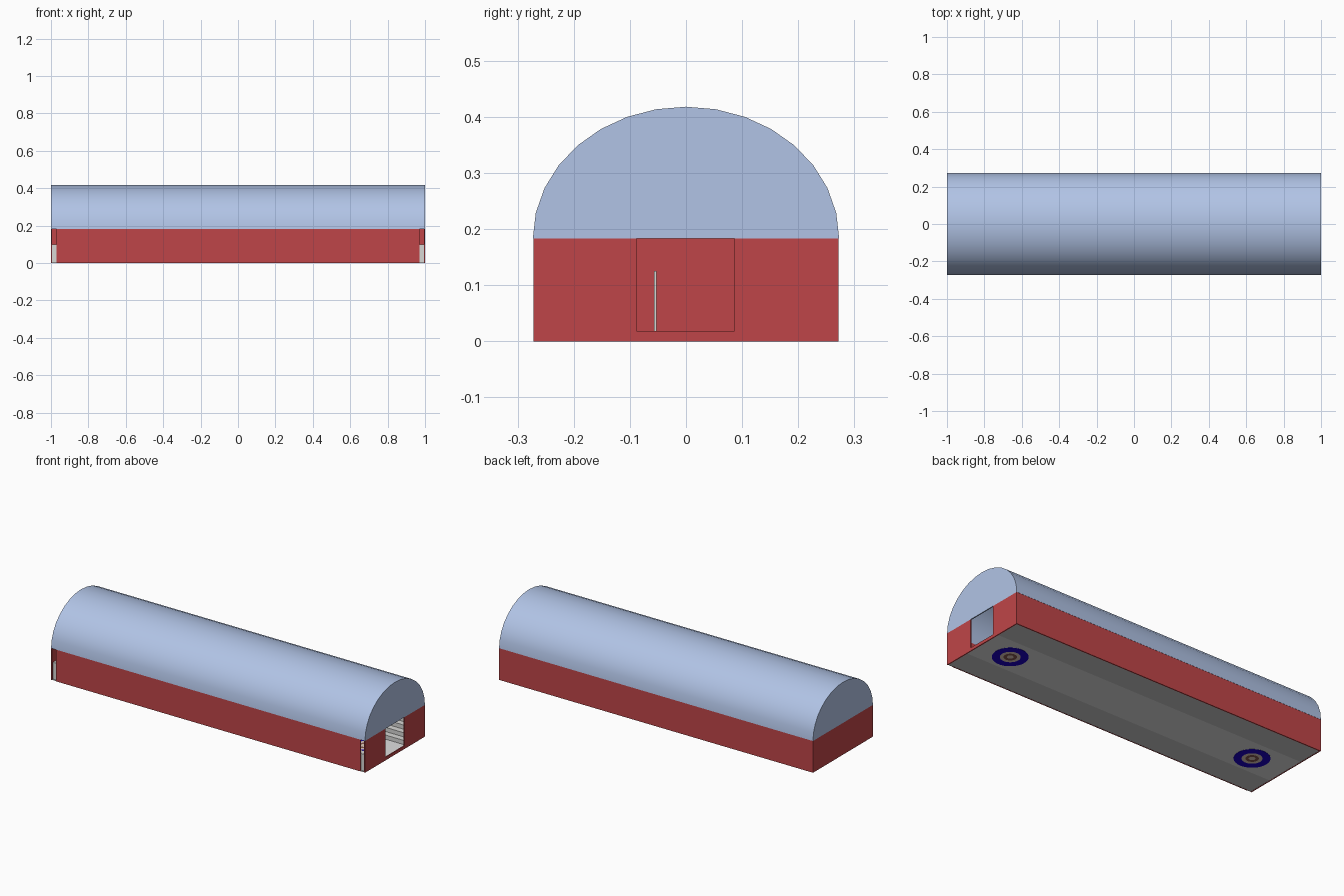
import bpy, bmesh, math

if "Cube" in bpy.data.objects:
    bpy.data.objects.remove(bpy.data.objects["Cube"])

def mat(name, rgb):
    m = bpy.data.materials.new(name)
    m.diffuse_color = (*rgb, 1)
    m.use_nodes = True
    m.node_tree.nodes["Principled BSDF"].inputs["Base Color"].default_value = m.diffuse_color
    return m

BLUE_GREY = mat("roof_blue_grey", (0.44, 0.55, 0.79))
RED = mat("wall_red", (0.52, 0.06, 0.065))
FLOOR = mat("floor_pale_grey", (0.74, 0.74, 0.74))
STRIP = mat("floor_strip_grey", (0.58, 0.58, 0.58))
PALE = mat("bench_pale_grey", (0.68, 0.68, 0.66))
NAVY = mat("ring_blue", (0.01, 0.0, 0.58))
TAN = mat("ring_tan", (0.74, 0.60, 0.52))
BROWN = mat("ring_brown", (0.24, 0.10, 0.08))

def finish(name, bm, m):
    bmesh.ops.recalc_face_normals(bm, faces=bm.faces)
    me = bpy.data.meshes.new(name)
    bm.to_mesh(me)
    bm.free()
    me.materials.append(m)
    ob = bpy.data.objects.new(name, me)
    bpy.context.collection.objects.link(ob)
    return ob

def box(name, x, y, z, m):
    """Box from (min, max) pairs."""
    bm = bmesh.new()
    bmesh.ops.create_cube(bm, size=1)
    for v in bm.verts:
        v.co = [a + (b - a) * (c + 0.5) for (a, b), c in zip((x, y, z), v.co)]
    return finish(name, bm, m)

def extrude_x(name, profile, x0, x1, m):
    """Closed (y, z) outline extruded along x."""
    bm = bmesh.new()
    f = bm.faces.new([bm.verts.new((x0, y, z)) for y, z in profile])
    r = bmesh.ops.extrude_face_region(bm, geom=[f])
    vs = [g for g in r["geom"] if isinstance(g, bmesh.types.BMVert)]
    bmesh.ops.translate(bm, verts=vs, vec=(x1 - x0, 0, 0))
    return finish(name, bm, m)

W, EAVE, TOP = 0.273, 0.183, 0.418
T = 0.006

# vaulted roof: hollow half-ellipse shell with closed ends
def arch(w, h):
    return [(w * math.cos(math.pi * i / 16), EAVE + h * math.sin(math.pi * i / 16))
            for i in range(17)]
shell = arch(W, TOP - EAVE) + arch(W - T, TOP - EAVE - T)[::-1]
roof = extrude_x("roof_vault", shell, -1, 1, BLUE_GREY)
for p in roof.data.polygons:
    p.use_smooth = abs(p.normal.x) < 0.5
roof.data.set_sharp_from_angle(angle=math.radians(30))
for s, side in ((-1, "left"), (1, "right")):
    extrude_x("roof_gable_" + side, arch(W - T, TOP - EAVE - T), s, s * (1 - T), BLUE_GREY)

# long walls; the front one stops short and leaves a slot at each end
box("front_wall", (-0.97, 0.97), (-W + 0.001, -W + T), (0, EAVE), RED)
box("back_wall", (-1, 1), (W - 0.007, W - 0.001), (0, EAVE), RED)

# end walls; the right one has a doorway above a sill
box("left_end_wall", (-1, -1 + T), (-W + 0.001, W - 0.007), (0, EAVE), RED)
box("right_wall_front_part", (1 - T, 1), (-W + 0.001, -0.088), (0, EAVE), RED)
box("right_wall_back_part", (1 - T, 1), (0.086, W - 0.007), (0, EAVE), RED)
box("door_sill", (1 - T, 1), (-0.088, 0.086), (0, 0.018), RED)

# floor: a pale centre lane between two greyer strips under the benches
Y0, Y1, H, STEPS = 0.122, 0.264, 0.10, 4
box("floor_lane", (-1 + T, 1 - T), (-Y0, Y0), (0.001, 0.004), FLOOR)
box("floor_strip_front", (-1 + T, 1 - T), (-W + 0.002, -Y0), (0.001, 0.004), STRIP)
box("floor_strip_back", (-1 + T, 1 - T), (Y0, W - 0.007), (0.001, 0.004), STRIP)

# stepped benches along both long walls
steps = [(Y1, 0.004), (Y0, 0.004)]
for i in range(STEPS):
    z = 0.004 + (H - 0.004) * (i + 1) / STEPS
    steps += [(Y0 + (Y1 - Y0) * i / STEPS, z), (Y0 + (Y1 - Y0) * (i + 1) / STEPS, z)]
for s, side in ((-1, "front"), (1, "back")):
    extrude_x("stepped_bench_" + side, [(s * y, z) for y, z in steps], -1 + T, 1 - T, PALE)

# slim post seen through the doorway
box("slim_post", (-0.95, -0.945), (-0.057, -0.053), (0.004, 0.125), PALE)

# target rings set through the floor
RINGS = ((0.093, 0.053, NAVY, "outer"), (0.053, 0.034, TAN, "middle"),
         (0.034, 0.017, BROWN, "inner"), (0.017, 0.0, TAN, "centre"))
for x, side in ((-0.783, "left"), (0.807, "right")):
    for ro, ri, m, part in RINGS:
        bm = bmesh.new()
        n = 32
        if ri == 0:
            bmesh.ops.create_circle(bm, cap_ends=True, segments=n, radius=ro)
        else:
            loops = [[bm.verts.new((r * math.cos(2 * math.pi * i / n),
                                    r * math.sin(2 * math.pi * i / n), 0))
                      for i in range(n)] for r in (ro, ri)]
            for i in range(n):
                j = (i + 1) % n
                bm.faces.new((loops[0][i], loops[0][j], loops[1][j], loops[1][i]))
        r = bmesh.ops.extrude_face_region(bm, geom=bm.faces[:])
        vs = [g for g in r["geom"] if isinstance(g, bmesh.types.BMVert)]
        bmesh.ops.translate(bm, verts=vs, vec=(0, 0, 0.005))
        ob = finish(f"target_ring_{part}_{side}", bm, m)
        ob.location = (x, -0.008, 0)
